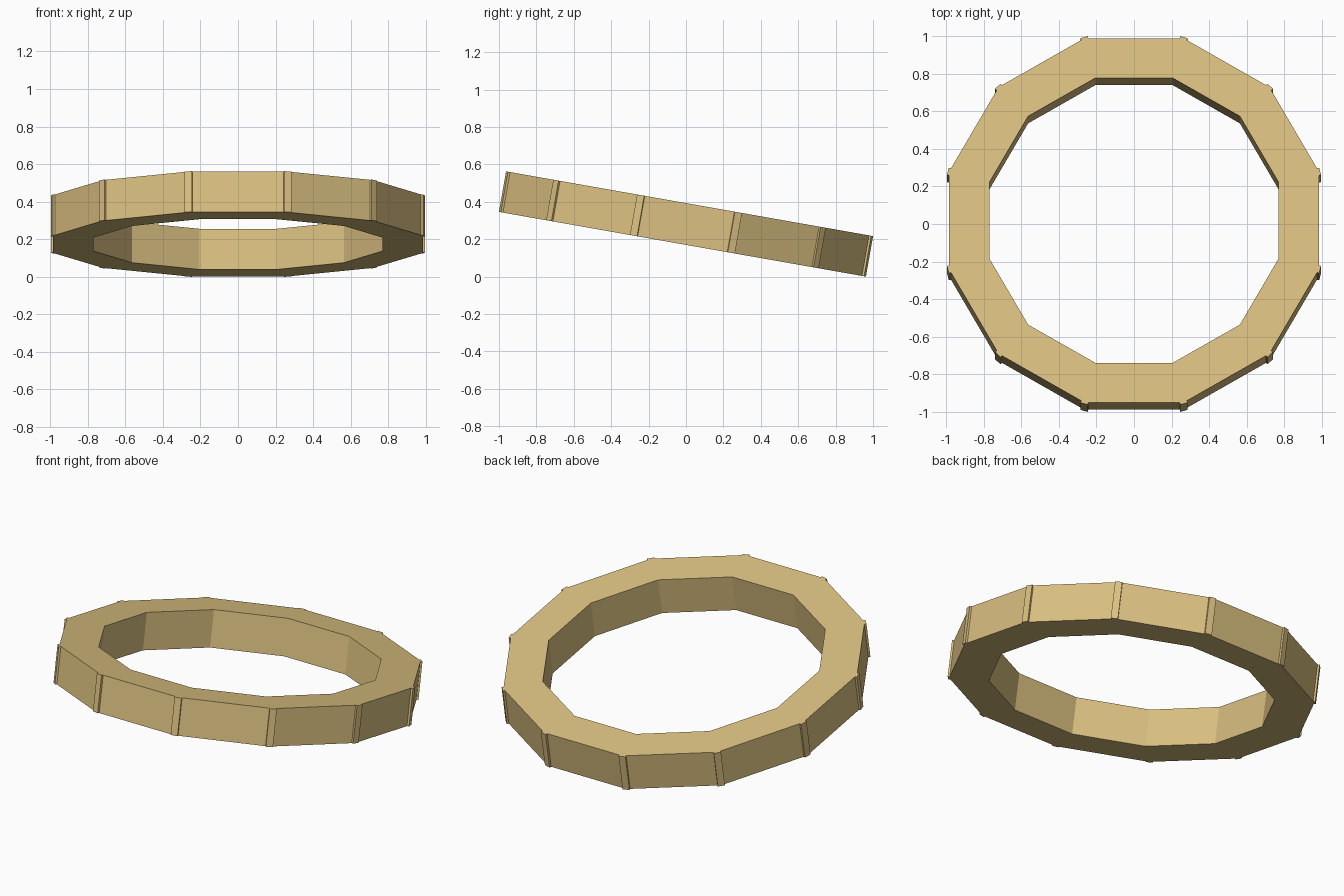
import bpy
import bmesh
from math import cos, sin, tan, pi, radians
from mathutils import Matrix

cube = bpy.data.objects.get("Cube")
if cube:
    bpy.data.objects.remove(cube, do_unlink=True)

SIDES = 12
STEP = 2 * pi / SIDES
OUTER, INNER = 0.985, 0.77      # distance from centre to the flat sides
HEIGHT = 0.22
RIB_WIDTH, RIB_FACE, RIB_BACK = 0.04, 1.026, 0.98
TILT = Matrix.Translation((0, 0, 0.281)) @ Matrix.Rotation(radians(-10), 4, 'X')

sand = bpy.data.materials.new("sand")
sand.use_nodes = True
colour = (0.71, 0.53, 0.22, 1)
sand.diffuse_color = colour
sand.node_tree.nodes["Principled BSDF"].inputs["Base Color"].default_value = colour


def add_object(name, bm):
    bmesh.ops.recalc_face_normals(bm, faces=bm.faces)
    mesh = bpy.data.meshes.new(name)
    bm.to_mesh(mesh)
    bm.free()
    mesh.materials.append(sand)
    obj = bpy.data.objects.new(name, mesh)
    obj.matrix_world = TILT
    bpy.context.collection.objects.link(obj)


# Twelve-sided ring: a rectangular section carried round the corners
bm = bmesh.new()
section = [(OUTER, -1), (OUTER, 1), (INNER, 1), (INNER, -1)]
loops = []
for i in range(SIDES):
    a = (i + 0.5) * STEP
    loops.append([bm.verts.new((r / cos(STEP / 2) * cos(a),
                                r / cos(STEP / 2) * sin(a),
                                s * HEIGHT / 2)) for r, s in section])
for i in range(SIDES):
    p, q = loops[i], loops[(i + 1) % SIDES]
    for k in range(4):
        n = (k + 1) % 4
        bm.faces.new((p[k], q[k], q[n], p[n]))
add_object("ring", bm)

# Thin upright ribs covering the outer corners
bm = bmesh.new()
for i in range(SIDES):
    place = (Matrix.Rotation((i + 0.5) * STEP, 4, 'Z')
             @ Matrix.Translation(((RIB_FACE + RIB_BACK) / 2, 0, 0))
             @ Matrix.Diagonal((RIB_FACE - RIB_BACK, RIB_WIDTH, HEIGHT, 1)))
    bmesh.ops.create_cube(bm, size=1, matrix=place)
add_object("corner_ribs", bm)
